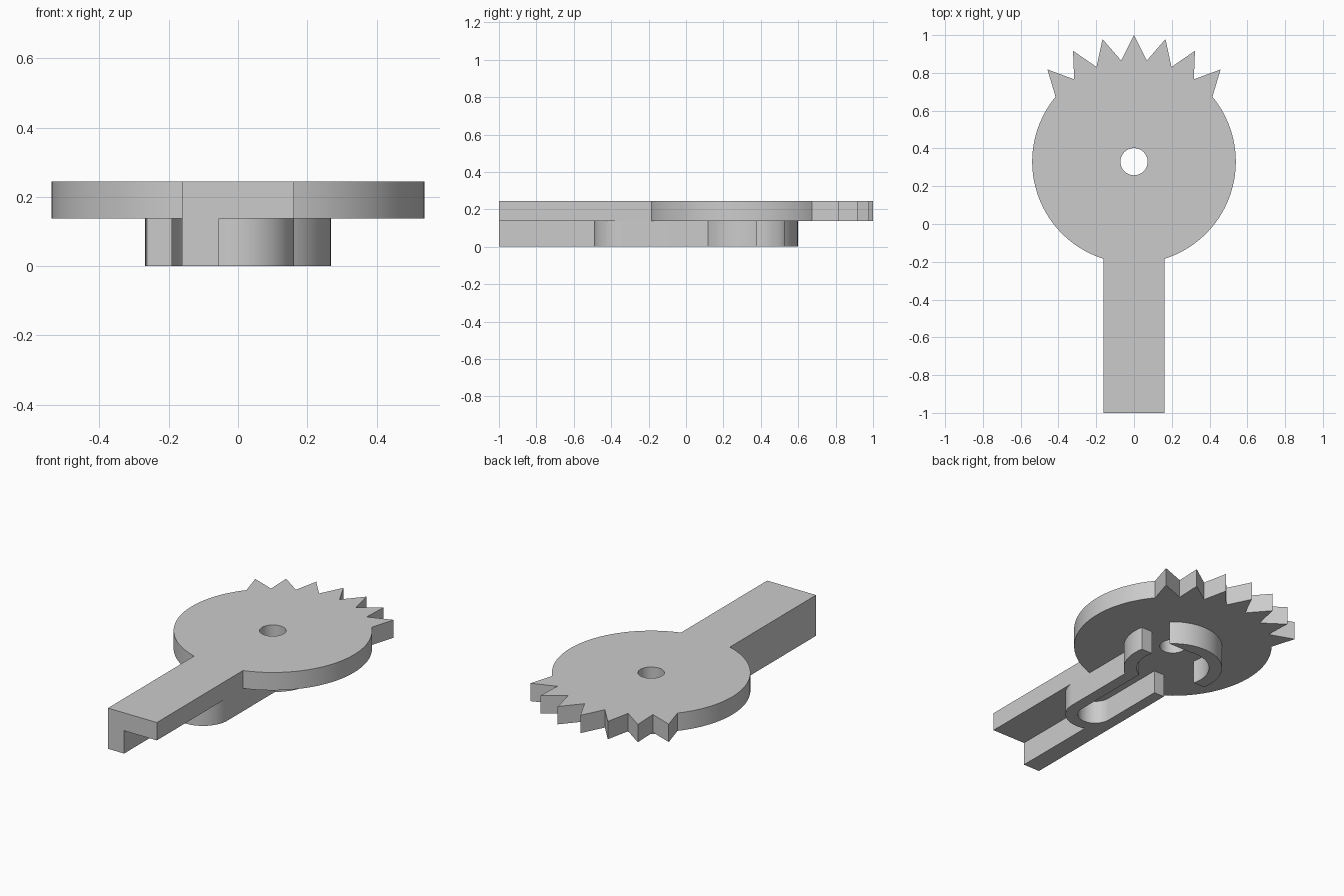
import bpy, bmesh
from math import sin, cos, asin, acos, pi, radians, sqrt

cube = bpy.data.objects.get("Cube")
if cube:
    bpy.data.objects.remove(cube)

grey = bpy.data.materials.new("plain grey")
grey.use_nodes = True
grey.diffuse_color = (0.6, 0.6, 0.6, 1)
grey.node_tree.nodes["Principled BSDF"].inputs["Base Color"].default_value = (0.6, 0.6, 0.6, 1)

# Main dimensions
HUB_Y, SLOT_Y, ARM_END = 0.33, -0.33, -1.0
HEIGHT_MID, HEIGHT_TOP = 0.137, 0.244
DISC_R, TOOTH_R, HOLE_R = 0.539, 0.67, 0.072
ARM_W, SLOT_W = 0.162, 0.095
RING_OUT, RING_IN = 0.268, 0.197


def arc(cy, r, a0, a1, steps=40):
    """Points on a circle centred on (0, cy), from angle a0 to a1."""
    return [(r * cos(a0 + (a1 - a0) * i / steps), cy + r * sin(a0 + (a1 - a0) * i / steps))
            for i in range(steps + 1)]


def prism(name, outline, z0, z1):
    """Extrude a closed outline between two heights."""
    bm = bmesh.new()
    face = bm.faces.new([bm.verts.new((x, y, z0)) for x, y in outline])
    up = bmesh.ops.extrude_face_region(bm, geom=[face])["geom"]
    moved = [v for v in up if isinstance(v, bmesh.types.BMVert)]
    bmesh.ops.translate(bm, verts=moved, vec=(0, 0, z1 - z0))
    bmesh.ops.recalc_face_normals(bm, faces=bm.faces)
    mesh = bpy.data.meshes.new(name)
    bm.to_mesh(mesh)
    bm.free()
    mesh.materials.append(grey)
    obj = bpy.data.objects.new(name, mesh)
    bpy.context.collection.objects.link(obj)
    return obj


def smooth(obj):
    bpy.ops.object.select_all(action="DESELECT")
    obj.select_set(True)
    bpy.context.view_layer.objects.active = obj
    bpy.ops.object.shade_smooth_by_angle(angle=radians(20))


# Toothed disc with its arm, as one plate
half_step = radians(7.2)
teeth = []
for i in range(-7, 8):
    r = DISC_R if i % 2 else TOOTH_R
    a = pi / 2 + i * half_step
    teeth.append((r * cos(a), HUB_Y + r * sin(a)))
join = acos(ARM_W / DISC_R)
first, last = pi / 2 - 7 * half_step, pi / 2 + 7 * half_step
outline = [(-ARM_W, ARM_END), (ARM_W, ARM_END)]
outline += arc(HUB_Y, DISC_R, -join, first)[:-1] + teeth
outline += arc(HUB_Y, DISC_R, last, pi + join)[1:]
plate = prism("toothed_plate", outline, HEIGHT_MID, HEIGHT_TOP)

# Pivot hole
cutter = prism("hole_cutter", arc(HUB_Y, HOLE_R, 0, 2 * pi, 48)[:-1], 0, 1)
cutter.hide_render = True
cutter.hide_set(True)
cut = plate.modifiers.new("pivot_hole", "BOOLEAN")
cut.object = cutter
cut.solver = "EXACT"
bpy.context.view_layer.objects.active = plate
bpy.ops.object.modifier_apply(modifier=cut.name)
bpy.data.objects.remove(cutter)
smooth(plate)

# Underside wall: arm rib, round slot end, and lower part of the hub ring
RIB_X, RIB_TOP, GAP_LOW = -0.055, 0.06, 0.05
meet_out, meet_in = acos(ARM_W / RING_OUT), acos(SLOT_W / RING_IN)
wall = [(-ARM_W, RIB_TOP), (-ARM_W, ARM_END), (RIB_X, ARM_END)]
wall += arc(SLOT_Y, ARM_W, -acos(RIB_X / ARM_W), 0)
wall += arc(HUB_Y, RING_OUT, -meet_out, asin(GAP_LOW / RING_OUT))
wall += arc(HUB_Y, RING_IN, asin(GAP_LOW / RING_IN), -meet_in)
wall += arc(SLOT_Y, SLOT_W, 0, -pi) + [(-SLOT_W, RIB_TOP)]
smooth(prism("slot_wall", wall, 0, HEIGHT_MID))

# Far part of the hub ring, between the two gaps
GAP_HIGH = 0.193
ring = arc(HUB_Y, RING_OUT, asin(GAP_HIGH / RING_OUT), pi + asin(GAP_LOW / RING_OUT))
ring += arc(HUB_Y, RING_IN, pi + asin(GAP_LOW / RING_IN), asin(GAP_HIGH / RING_IN))
smooth(prism("hub_ring", ring, 0, HEIGHT_MID))
